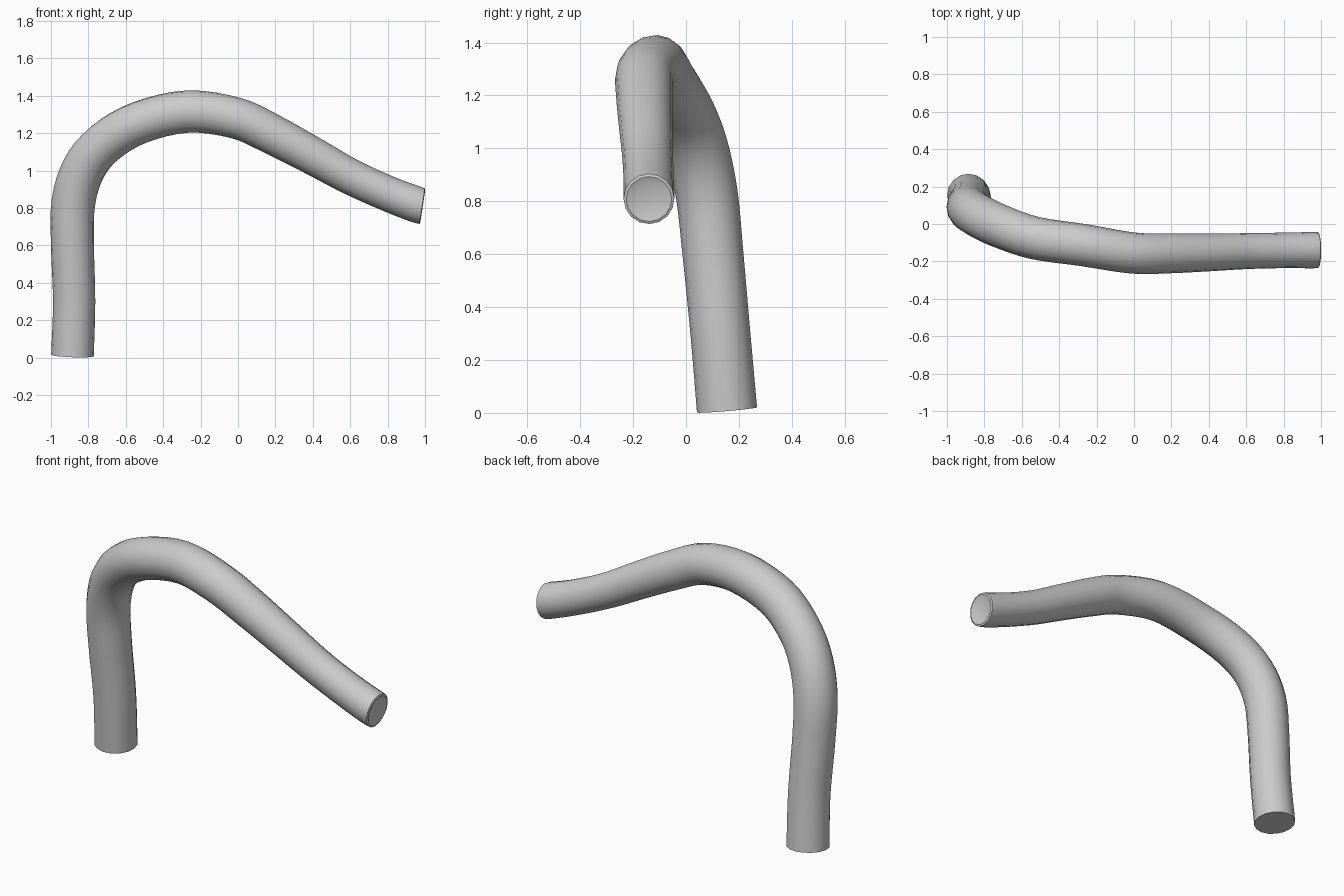
import bpy, bmesh, math
from mathutils import Vector

if "Cube" in bpy.data.objects:
    bpy.data.objects.remove(bpy.data.objects["Cube"])

SIDES, STEPS = 16, 4

# Centre line of the pipe: x, y, z, radius
PATH = [
    (-0.885, 0.155, 0.011, 0.114),
    (-0.876, 0.130, 0.30, 0.113),
    (-0.885, 0.102, 0.60, 0.115),
    (-0.880, 0.078, 0.83, 0.117),
    (-0.825, 0.040, 1.01, 0.117),
    (-0.715, -0.012, 1.145, 0.116),
    (-0.53, -0.075, 1.255, 0.114),
    (-0.27, -0.113, 1.315, 0.113),
    (-0.01, -0.155, 1.280, 0.110),
    (0.18, -0.157, 1.195, 0.107),
    (0.40, -0.152, 1.078, 0.101),
    (0.60, -0.145, 0.968, 0.096),
    (0.80, -0.141, 0.877, 0.095),
    (0.955, -0.140, 0.818, 0.097),
    (0.984, -0.140, 0.809, 0.096),
]


def spline(points, steps):
    """Smooth curve through all points (Catmull-Rom)."""
    p = [Vector(q) for q in points]
    p = [2 * p[0] - p[1]] + p + [2 * p[-1] - p[-2]]
    out = []
    for i in range(1, len(p) - 2):
        a, b, c, d = p[i - 1:i + 3]
        n = 1 if i == len(p) - 3 else steps
        for k in range(n):
            t = k / n
            out.append(0.5 * (2 * b + (c - a) * t + (2 * a - 5 * b + 4 * c - d) * t * t
                              + (3 * b - a - 3 * c + d) * t ** 3))
    return out + [p[-2]]


samples = spline(PATH, STEPS)
bm = bmesh.new()
rings = []
normal = Vector((1, 0, 0))


def add_ring(centre, radius, u, v):
    ring = []
    for k in range(SIDES):
        a = 2 * math.pi * k / SIDES
        ring.append(bm.verts.new(centre + radius * (math.cos(a) * u + math.sin(a) * v)))
    rings.append(ring)


# Sweep rings along the path without twisting
for i, s in enumerate(samples):
    ahead = samples[min(i + 1, len(samples) - 1)].to_3d()
    behind = samples[max(i - 1, 0)].to_3d()
    tangent = (ahead - behind).normalized()
    if i == len(samples) - 1:
        tangent = Vector((0.99, 0, -0.15)).normalized()
    normal = (normal - normal.dot(tangent) * tangent).normalized()
    side = tangent.cross(normal)
    add_ring(s.to_3d(), s[3], normal, side)

# Shallow dish in the free end
end = samples[-1].to_3d()
add_ring(end + tangent * 0.004, 0.086, normal, side)
add_ring(end - tangent * 0.006, 0.055, normal, side)

for r0, r1 in zip(rings, rings[1:]):
    for k in range(SIDES):
        j = (k + 1) % SIDES
        bm.faces.new((r0[k], r0[j], r1[j], r1[k]))
bm.faces.new(list(reversed(rings[0])))
bm.faces.new(rings[-1])
bmesh.ops.recalc_face_normals(bm, faces=bm.faces)

mesh = bpy.data.meshes.new("bent_pipe")
bm.to_mesh(mesh)
bm.free()
pipe = bpy.data.objects.new("bent_pipe", mesh)
bpy.context.collection.objects.link(pipe)
bpy.context.view_layer.objects.active = pipe
pipe.select_set(True)
bpy.ops.object.shade_smooth_by_angle(angle=math.radians(40))
